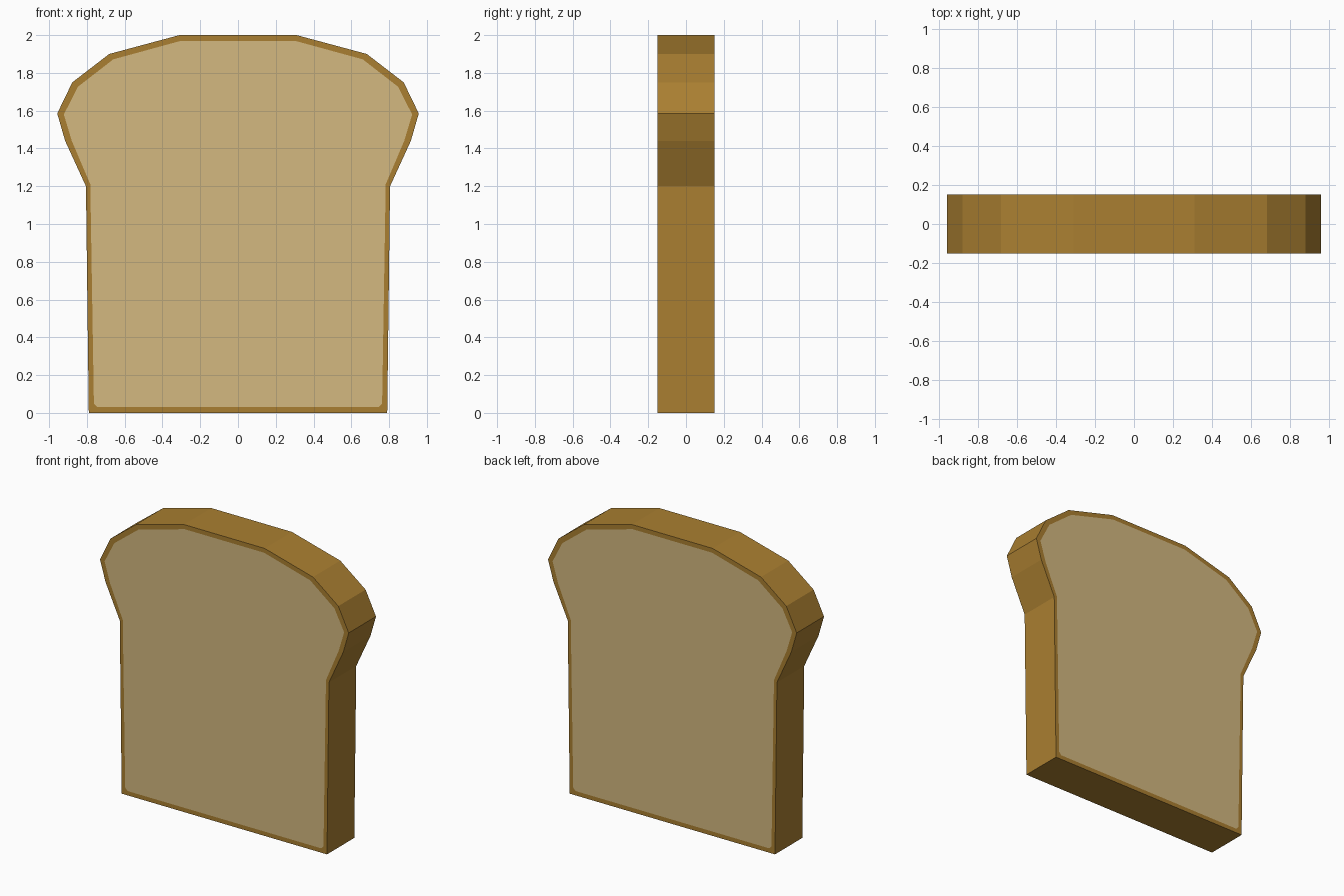
import bpy, bmesh

if "Cube" in bpy.data.objects:
    bpy.data.objects.remove(bpy.data.objects["Cube"])

def material(name, rgb):
    def lin(c):
        c /= 255
        return c / 12.92 if c <= 0.04045 else ((c + 0.055) / 1.055) ** 2.4
    m = bpy.data.materials.new(name)
    m.diffuse_color = [lin(c) for c in rgb] + [1]
    m.use_nodes = True
    m.node_tree.nodes["Principled BSDF"].inputs["Base Color"].default_value = m.diffuse_color
    return m

# right half outlines, bottom to top; the outer corner repeats to match the cut inner corner
outer = [(.79, 0), (.79, 0), (.805, 1.2), (.915, 1.44), (.957, 1.585),
         (.877, 1.75), (.682, 1.9), (.31, 2.0)]
inner = [(.745, .03), (.763, .05), (.782, 1.21), (.88, 1.44), (.922, 1.58),
         (.847, 1.727), (.66, 1.872), (.305, 1.969)]

def mirrored(half):
    return half + [(-x, z) for x, z in reversed(half)]

outer, inner = mirrored(outer), mirrored(inner)
half_depth = 0.15
bm = bmesh.new()
cache = {}

def vert(p, y):
    key = (p[0], y, p[1])
    if key not in cache:
        cache[key] = bm.verts.new(key)
    return cache[key]

def face(points, mat):
    vs = list(dict.fromkeys(vert(p, y) for p, y in points))
    if len(vs) > 2:
        bm.faces.new(vs).material_index = mat

n = len(outer)
for i in range(n):
    j = (i + 1) % n
    # crust wall
    face([(outer[i], -half_depth), (outer[j], -half_depth),
          (outer[j], half_depth), (outer[i], half_depth)], 0)
    # crust rim on both sides
    for y in (-half_depth, half_depth):
        face([(outer[i], y), (outer[j], y), (inner[j], y), (inner[i], y)], 0)
# crumb on both sides
for y in (-half_depth, half_depth):
    face([(p, y) for p in inner], 1)

bmesh.ops.recalc_face_normals(bm, faces=bm.faces[:])
mesh = bpy.data.meshes.new("bread_slice")
bm.to_mesh(mesh)
bm.free()
mesh.materials.append(material("brown crust", (170, 127, 49)))
mesh.materials.append(material("pale crumb", (211, 184, 128)))
bpy.context.collection.objects.link(bpy.data.objects.new("bread_slice", mesh))
